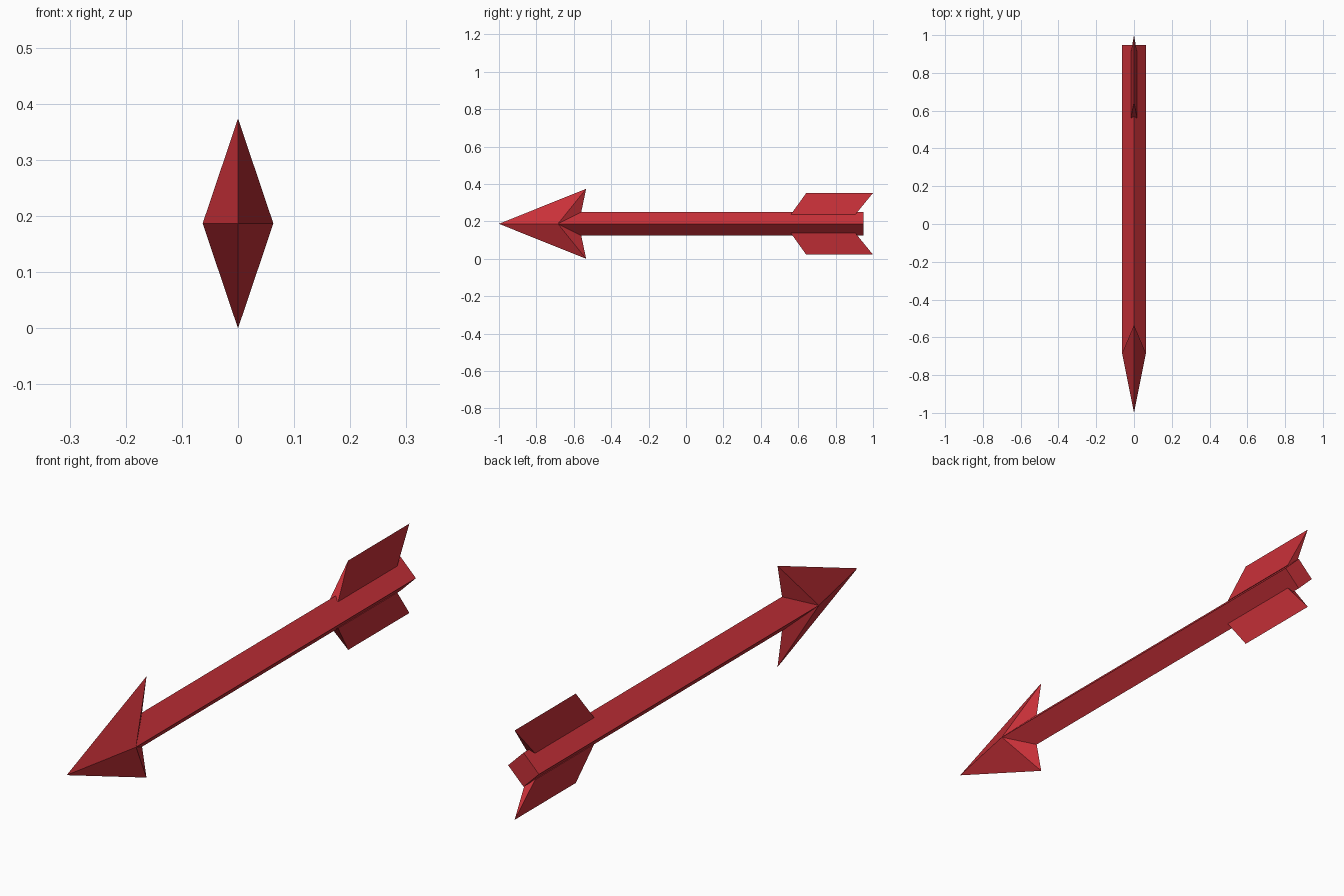
import bpy, bmesh

if "Cube" in bpy.data.objects:
    bpy.data.objects.remove(bpy.data.objects["Cube"])

ZC = 0.187          # height of the arrow axis
R = 0.063           # half diagonal of the square shaft

red = bpy.data.materials.new("red")
red.diffuse_color = (0.578, 0.03, 0.04, 1)
red.use_nodes = True
red.node_tree.nodes["Principled BSDF"].inputs["Base Color"].default_value = red.diffuse_color


def add_mesh(name, verts, faces):
    """Flat-shaded object; z is measured from the arrow axis."""
    me = bpy.data.meshes.new(name)
    me.from_pydata([(x, y, z + ZC) for x, y, z in verts], [], faces)
    bm = bmesh.new()
    bm.from_mesh(me)
    bmesh.ops.recalc_face_normals(bm, faces=bm.faces)
    bm.to_mesh(me)
    bm.free()
    me.materials.append(red)
    ob = bpy.data.objects.new(name, me)
    bpy.context.collection.objects.link(ob)
    return ob


# Shaft: square bar standing on its edge
START, END = -0.685, 0.948
ring = [(R, 0), (0, R), (-R, 0), (0, -R)]
verts = [(x, y, z) for y in (START, END) for x, z in ring]
sides = [(i, (i + 1) % 4, (i + 1) % 4 + 4, i + 4) for i in range(4)]
add_mesh("shaft", verts, sides + [(0, 1, 2, 3), (4, 5, 6, 7)])

# Arrow head: four-sided point with swept-back barbs and a notched rear
TIP, RIGHT, TOP, LEFT, BOTTOM, IN_TOP, IN_BOTTOM = range(7)
verts = [(0, -1, 0), (R, START, 0), (0, -0.534, ZC), (-R, START, 0),
         (0, -0.534, -ZC), (0, -0.56, R), (0, -0.56, -R)]
faces = []
for side in (RIGHT, LEFT):
    for barb, inner in ((TOP, IN_TOP), (BOTTOM, IN_BOTTOM)):
        faces += [(TIP, side, barb), (side, barb, inner)]
faces += [(RIGHT, IN_TOP, LEFT), (RIGHT, IN_BOTTOM, LEFT)]
add_mesh("arrow_head", verts, faces)

# Fletchings: slanted wedges, wide at the shaft and sharp at the outer edge
W, BASE, OUTER = 0.017, 0.049, 0.165
for name, s in (("upper_fletching", 1), ("lower_fletching", -1)):
    verts = [(-W, 0.56, s * BASE), (W, 0.56, s * BASE),
             (W, 0.905, s * BASE), (-W, 0.905, s * BASE),
             (0, 0.643, s * OUTER), (0, 1.0, s * OUTER)]
    add_mesh(name, verts, [(0, 1, 2, 3), (0, 1, 4), (2, 3, 5),
                           (1, 2, 5, 4), (3, 0, 4, 5)])
